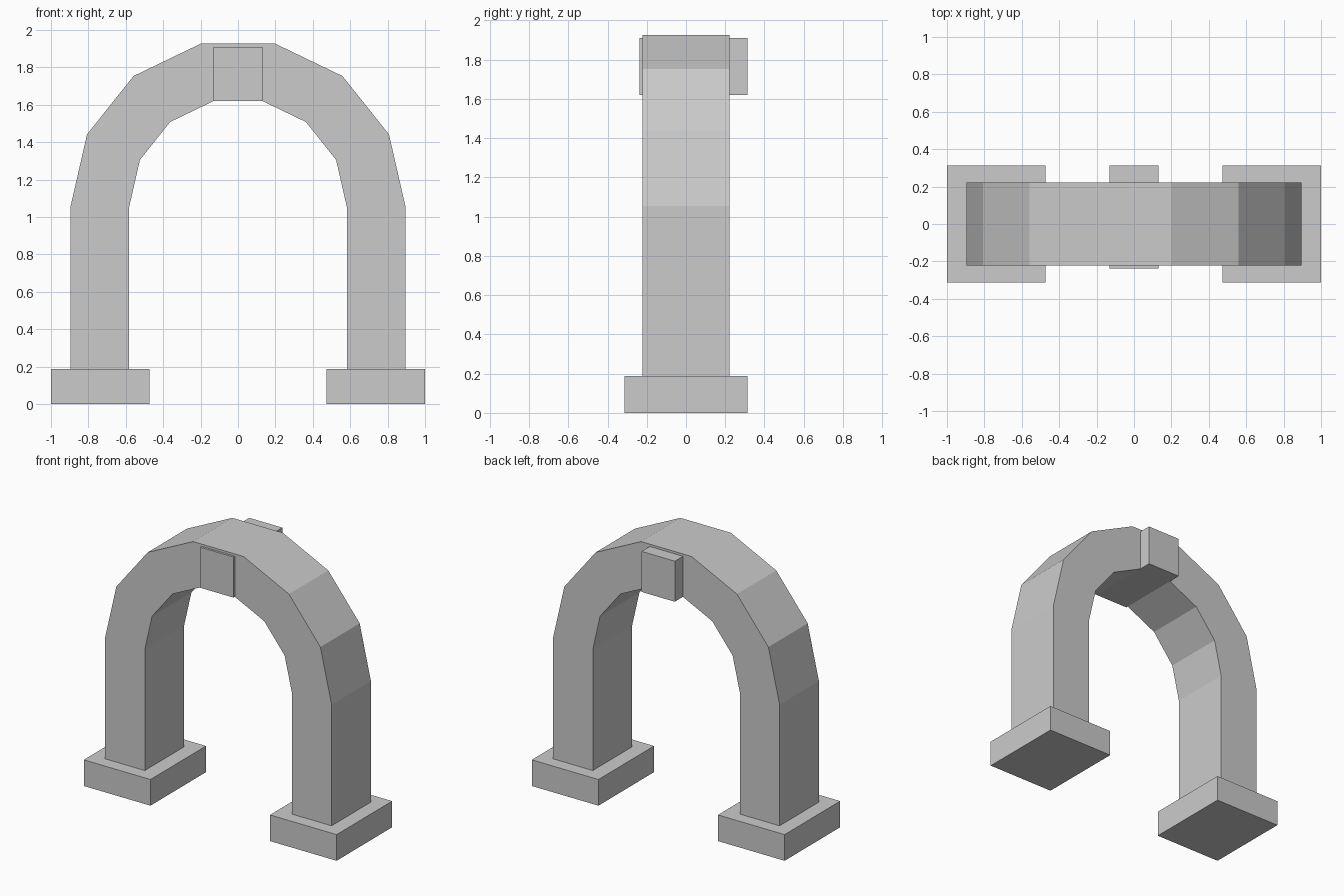
import bpy, bmesh
from math import pi, cos, sin

if "Cube" in bpy.data.objects:
    bpy.data.objects.remove(bpy.data.objects["Cube"])

SPRING_Z, R_OUT, R_IN, HALF_DEPTH = 1.053, 0.896, 0.582, 0.222
BASE_TOP, SEGMENTS = 0.187, 7


def finish(bm, name):
    bmesh.ops.recalc_face_normals(bm, faces=bm.faces)
    mesh = bpy.data.meshes.new(name)
    bm.to_mesh(mesh)
    bm.free()
    obj = bpy.data.objects.new(name, mesh)
    bpy.context.collection.objects.link(obj)
    return obj


def box(name, lo, hi):
    bm = bmesh.new()
    bmesh.ops.create_cube(bm, size=1)
    for v in bm.verts:
        v.co = [(a + b) / 2 + c * (b - a) for a, b, c in zip(lo, hi, v.co)]
    return finish(bm, name)


def side_line(r):
    # right leg foot, seven-sided half circle, left leg foot
    arc = [(r * cos(pi * i / SEGMENTS), SPRING_Z + r * sin(pi * i / SEGMENTS))
           for i in range(SEGMENTS + 1)]
    return [(r, BASE_TOP)] + arc + [(-r, BASE_TOP)]


# Arch with legs: front profile extruded through the depth
bm = bmesh.new()
profile = side_line(R_OUT) + side_line(R_IN)[::-1]
face = bm.faces.new([bm.verts.new((x, -HALF_DEPTH, z)) for x, z in profile])
ext = bmesh.ops.extrude_face_region(bm, geom=[face], use_keep_orig=True)
new_verts = [g for g in ext["geom"] if isinstance(g, bmesh.types.BMVert)]
bmesh.ops.translate(bm, verts=new_verts, vec=(0, 2 * HALF_DEPTH, 0))
finish(bm, "arch")

# Foot blocks under each leg
for side, x0, x1 in (("left", -1.0, -0.473), ("right", 0.473, 1.0)):
    box(side + "_base", (x0, -0.314, 0), (x1, 0.314, BASE_TOP))

# Keystone, standing out further at the back
box("keystone", (-0.131, -0.237, 1.62), (0.131, 0.314, 1.91))
